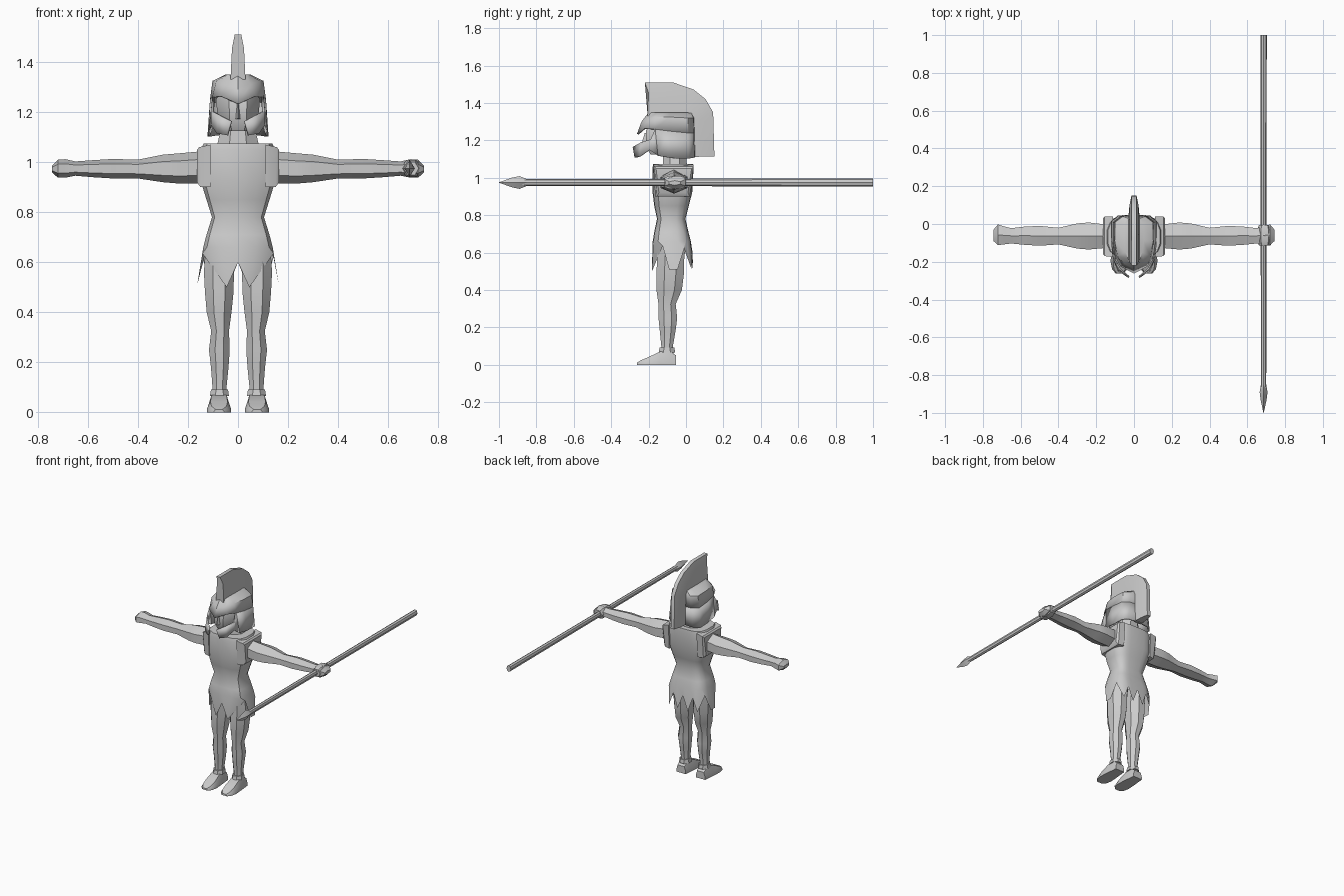
import bpy, bmesh
from math import sin, cos, pi, radians


def finish(name, bm, mirror=False, thick=0):
    bmesh.ops.remove_doubles(bm, verts=bm.verts, dist=0.0005)
    bmesh.ops.recalc_face_normals(bm, faces=bm.faces)
    me = bpy.data.meshes.new(name)
    bm.to_mesh(me)
    bm.free()
    ob = bpy.data.objects.new(name, me)
    bpy.context.collection.objects.link(ob)
    if mirror:
        m = ob.modifiers.new("mirror", 'MIRROR')
        m.use_clip = True
    if thick:
        s = ob.modifiers.new("thickness", 'SOLIDIFY')
        s.thickness = thick
        s.offset = -1
    return ob


def loft(name, rings, closed=True, caps=(True, True), mirror=False, thick=0):
    """Skin a list of equally long point rings."""
    bm = bmesh.new()
    vs = [[bm.verts.new(p) for p in r] for r in rings]
    n = len(rings[0])
    for a, b in zip(vs, vs[1:]):
        for i in range(n if closed else n - 1):
            j = (i + 1) % n
            bm.faces.new((a[i], a[j], b[j], b[i]))
    if caps[0]:
        bm.faces.new(vs[0])
    if caps[1]:
        bm.faces.new(vs[-1])
    return finish(name, bm, mirror, thick)


def ring(axis, t, cu, cv, ru, rv, n, turn=0.0):
    """Polygon across an axis: x -> (y,z), y -> (x,z), z -> (x,y)."""
    pts = []
    for i in range(n):
        a = 2 * pi * i / n + turn
        u, v = cu + ru * cos(a), cv + rv * sin(a)
        pts.append({'x': (t, u, v), 'y': (u, t, v), 'z': (u, v, t)}[axis])
    return pts


def span_ring(z, x0, x1, y0, y1, n=8):
    k = 1 / cos(pi / n)
    return ring('z', z, (x0 + x1) / 2, (y0 + y1) / 2,
                (x1 - x0) / 2 * k, (y1 - y0) / 2 * k, n, pi / n)


# Tunic: waisted body ending in a jagged hem
def body_half(z, w, y0, y1):
    c, d = (y0 + y1) / 2, (y1 - y0) / 2
    pts = []
    for deg in (0, 20, 55, 80, 100, 125, 145, 158, 169, 180):
        s, k = max(sin(radians(deg)), 0), cos(radians(deg))
        if deg == 180:
            s = 0
        pts.append((w * s ** 0.6, c - d * abs(k) ** 0.6 * (1 if k > 0 else -1), z))
    return pts


def close_half(half):
    return half + [(-x, y, z) for x, y, z in half[-2:0:-1]]


hem = [(0, -.18, .60), (.045, -.182, .50), (.142, -.125, .635), (.163, -.09, .51),
       (.163, -.045, .51), (.142, -.01, .62), (.11, .03, .51), (.075, .033, .60),
       (.04, .038, .50), (0, .035, .60)]
body = [(1.075, .138, -.175, .038), (1.05, .15, -.18, .04), (.93, .152, -.18, .035),
        (.85, .127, -.17, .015), (.78, .105, -.155, -.003), (.71, .127, -.17, .013),
        (.66, .140, -.178, .026)]
loft("tunic", [close_half(body_half(*s)) for s in body] + [close_half(hem)],
     caps=(True, False))

# Shoulder openings of the tunic
loft("shoulder_guard", [
    [(.11, -.165, .90), (.11, .03, .90), (.11, .04, 1.07), (.11, -.175, 1.07)],
    [(.15, -.155, .90), (.15, .02, .90), (.155, .04, 1.06), (.155, -.17, 1.06)],
    [(.164, -.145, .92), (.164, .01, .92), (.164, .03, 1.05), (.164, -.16, 1.05)]],
    mirror=True)

# Arms with closed hands: x, y0, y1, z0, z1
arm = [(.13, -.125, -.005, .915, 1.045), (.24, -.135, .008, .915, 1.035),
       (.30, -.13, .003, .92, 1.03), (.40, -.108, -.02, .935, 1.01),
       (.50, -.115, -.01, .935, 1.013), (.58, -.11, -.014, .94, 1.008),
       (.65, -.103, -.022, .946, 1.003), (.69, -.108, -.012, .938, 1.012),
       (.72, -.112, -.002, .938, 1.01), (.744, -.09, -.03, .96, .985)]
loft("arm", [ring('x', x, (a + b) / 2, (c + d) / 2, (b - a) / 2 / cos(pi / 6),
                  (d - c) / 2, 6, pi / 6) for x, a, b, c, d in arm], mirror=True)

# Legs: z, x0, x1, y0, y1
leg = [(.66, .012, .13, -.15, 0), (.56, .016, .136, -.155, -.01),
       (.48, .018, .132, -.158, -.012), (.40, .026, .125, -.158, -.022),
       (.325, .036, .107, -.147, -.055), (.25, .033, .116, -.147, -.047),
       (.18, .038, .108, -.14, -.056), (.10, .046, .102, -.132, -.07),
       (.05, .044, .104, -.134, -.066)]
loft("leg", [span_ring(*s) for s in leg], mirror=True)
loft("ankle_band", [span_ring(.066, .036, .112, -.146, -.058),
                    span_ring(.092, .04, .108, -.141, -.062)], mirror=True)

# Feet: y, half width at sole, half width on top, height
foot = [(-.053, .036, .026, .05), (-.08, .038, .03, .07), (-.14, .044, .03, .07),
        (-.20, .048, .034, .042), (-.24, .04, .03, .025), (-.262, .02, .014, .012)]
loft("foot", [[(.076 - w, y, 0), (.076 + w, y, 0), (.076 + w, y, h * .35),
               (.076 + t, y, h), (.076 - t, y, h), (.076 - w, y, h * .35)]
              for y, w, t, h in foot], mirror=True)

# Neck and head inside the helmet
loft("neck", [span_ring(1.06, -.085, .085, -.125, .005),
              span_ring(1.15, -.065, .065, -.12, 0)])
loft("head", [span_ring(1.125, -.06, .06, -.19, -.01), span_ring(1.17, -.08, .08, -.215, .01),
              span_ring(1.25, -.088, .088, -.215, .025), span_ring(1.31, -.06, .06, -.18, .01)])
loft("nose", [[(-.015, -.20, 1.17), (.015, -.20, 1.17), (0, -.24, 1.175)],
              [(-.008, -.20, 1.24), (.008, -.20, 1.24), (0, -.22, 1.24)]])

# Helmet dome: half rings from the back centre to the brow centre
top = [(0, .03, 1.345), (.03, .03, 1.345), (.05, 0, 1.35), (.05, -.09, 1.35),
       (.045, -.15, 1.35), (.03, -.185, 1.35), (0, -.20, 1.35)]
upper = [(0, .045, 1.32), (.06, .04, 1.32), (.10, .01, 1.32), (.102, -.09, 1.325),
         (.087, -.17, 1.325), (.05, -.212, 1.31), (0, -.238, 1.30)]
brow = [(0, .047, 1.24), (.07, .042, 1.24), (.112, .01, 1.24), (.112, -.09, 1.25),
        (.103, -.165, 1.26), (.072, -.225, 1.265), (0, -.262, 1.235)]
loft("helmet_dome", [close_half(r) for r in (top, upper, brow)],
     caps=(True, False), thick=.01)

# Helmet side walls and inward curving cheek guards
lower = [(0, .05, 1.112), (.085, .045, 1.108), (.122, .015, 1.103), (.122, -.07, 1.105),
         (.117, -.15, 1.118)]
loft("helmet_side", [brow[:5], lower], closed=False, caps=(False, False),
     mirror=True, thick=.01)
cheek_top = [(.103, -.165, 1.26), (.108, -.19, 1.205), (.08, -.24, 1.19), (.03, -.285, 1.165)]
cheek_low = [(.117, -.15, 1.118), (.108, -.195, 1.15), (.085, -.25, 1.115), (.045, -.275, 1.108)]
loft("cheek_guard", [cheek_top, cheek_low], closed=False, caps=(False, False),
     mirror=True, thick=.01)

# Crest: thin at its outer curve, thick at the helmet
outer = [(-.22, 1.51), (-.07, 1.51), (.04, 1.472), (.105, 1.42), (.145, 1.35), (.152, 1.115)]
middle = [(-.20, 1.455), (-.07, 1.44), (.03, 1.41), (.075, 1.37), (.10, 1.32), (.10, 1.113)]
inner = [(-.205, 1.33), (-.07, 1.33), (.0, 1.33), (.02, 1.32), (.035, 1.30), (.03, 1.112)]
loft("helmet_crest", [[(-.013, *o), (.013, *o), (.024, *m), (.03, *i), (-.03, *i), (-.024, *m)]
                      for o, m, i in zip(outer, middle, inner)])

# Spear held in one hand
SX, SZ = .686, .975
loft("spear_shaft", [ring('y', 1.0, SX, SZ, .017, .022, 8),
                     ring('y', -.88, SX, SZ, .014, .018, 8)])
loft("spear_head", [ring('y', y, SX, SZ, a, b, 4) for y, a, b in
                    ((-.85, .014, .018), (-.89, .021, .034), (-.93, .016, .026),
                     (-1.0, .001, .001))])

# Fist wrapped around the spear
loft("gripping_fist", [ring('y', y, SX + .006, SZ, r, r, 6) for y, r in
                       ((-.115, .03), (-.09, .04), (-.03, .04), (-.005, .03))])

# Smooth shading with crisp edges
bpy.ops.object.select_all(action='SELECT')
bpy.context.view_layer.objects.active = bpy.data.objects["tunic"]
bpy.ops.object.shade_smooth_by_angle(angle=radians(35))
